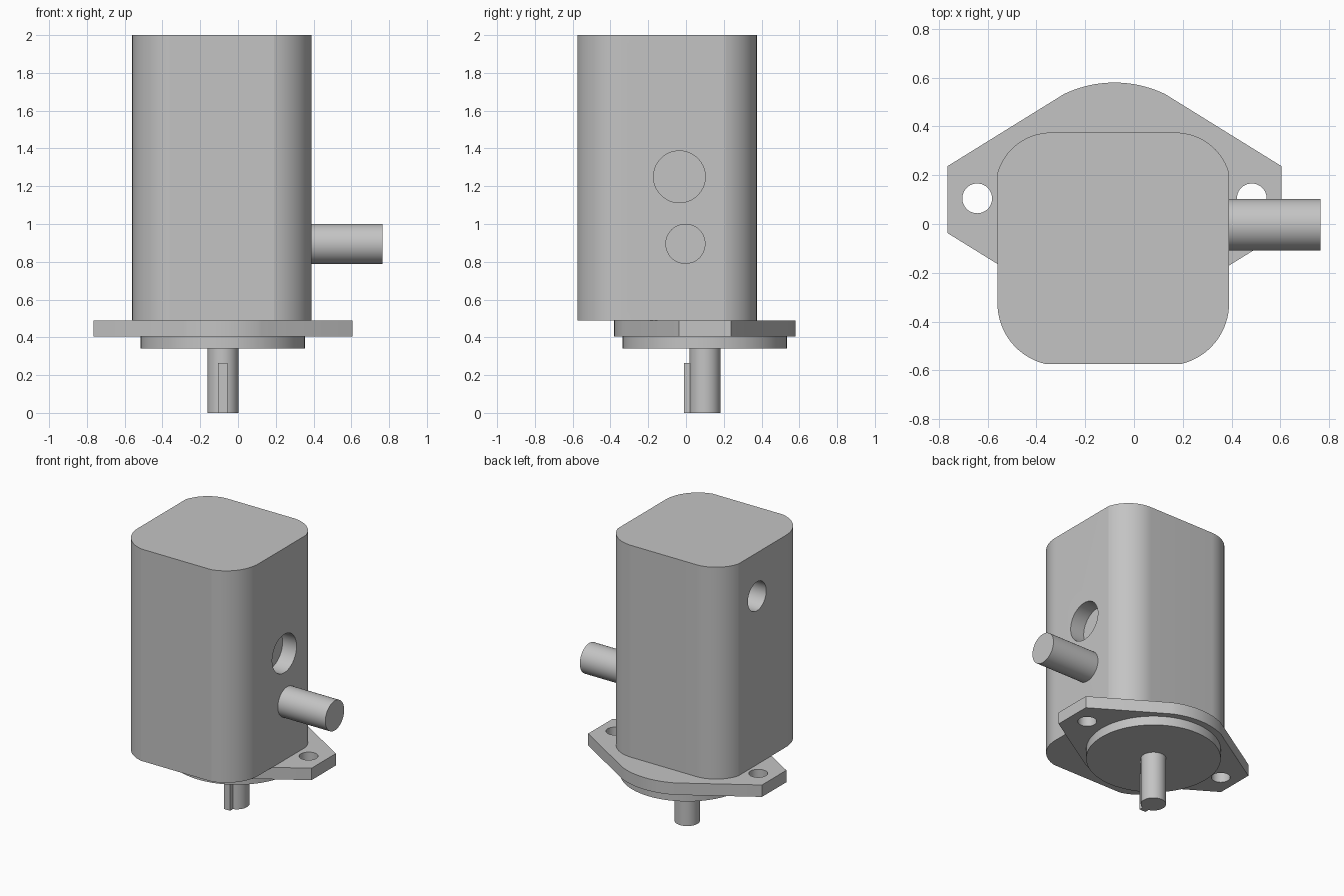
import bpy, bmesh, math
from mathutils import Matrix, Vector

cube = bpy.data.objects.get("Cube")
if cube:
    bpy.data.objects.remove(cube, do_unlink=True)

# One plain grey metal for everything
metal = bpy.data.materials.new("grey_metal")
metal.use_nodes = True
GREY = (0.55, 0.55, 0.55, 1)
metal.diffuse_color = GREY
metal.node_tree.nodes["Principled BSDF"].inputs["Base Color"].default_value = GREY

CX, CY = -0.08, 0.10      # shaft axis
BX = -0.085               # body centre line


def make_object(name, bm):
    bmesh.ops.recalc_face_normals(bm, faces=bm.faces)
    mesh = bpy.data.meshes.new(name)
    bm.to_mesh(mesh)
    bm.free()
    mesh.materials.append(metal)
    obj = bpy.data.objects.new(name, mesh)
    bpy.context.collection.objects.link(obj)
    return obj


def prism(name, outline, z0, z1):
    bm = bmesh.new()
    face = bm.faces.new([bm.verts.new((x, y, z0)) for x, y in outline])
    top = bmesh.ops.extrude_face_region(bm, geom=[face])["geom"]
    verts = [g for g in top if isinstance(g, bmesh.types.BMVert)]
    bmesh.ops.translate(bm, verts=verts, vec=(0, 0, z1 - z0))
    return make_object(name, bm)


def cylinder(name, start, end, radius, segments=64):
    start, end = Vector(start), Vector(end)
    axis = end - start
    turn = axis.to_track_quat("Z", "Y").to_matrix().to_4x4()
    bm = bmesh.new()
    bmesh.ops.create_cone(bm, cap_ends=True, segments=segments, radius1=radius,
                          radius2=radius, depth=axis.length,
                          matrix=Matrix.Translation((start + end) / 2) @ turn)
    return make_object(name, bm)


def arc(cx, cy, radius, a0, a1, steps=16):
    angles = [math.radians(a0 + (a1 - a0) * i / steps) for i in range(steps + 1)]
    return [(cx + radius * math.cos(a), cy + radius * math.sin(a)) for a in angles]


def select_only(obj):
    bpy.ops.object.select_all(action="DESELECT")
    obj.select_set(True)
    bpy.context.view_layer.objects.active = obj


def drill(obj, start, end, radius):
    cutter = cylinder("drill_cutter", start, end, radius)
    cutter.hide_render = True
    mod = obj.modifiers.new("drill", "BOOLEAN")
    mod.operation, mod.solver, mod.object = "DIFFERENCE", "EXACT", cutter
    select_only(obj)
    bpy.ops.object.modifier_apply(modifier=mod.name)
    bpy.data.objects.remove(cutter, do_unlink=True)


# Body: rounded block, right half outline mirrored about its centre line
half = (arc(0.134, -0.325, 0.256, -77, 0) + arc(0.17, 0.146, 0.229, 16, 90))
outline = half + [(2 * BX - x, y) for x, y in reversed(half)]
body = prism("body", outline, 0.49, 2.0)

# Ports in the two side faces
drill(body, (0.28, -0.035, 1.25), (0.6, -0.035, 1.25), 0.137)
drill(body, (-0.36, 0, 1.69), (-0.8, 0, 1.69), 0.103)

# Mounting flange: arcs at front and back, pointed ears at the sides
def ear(side):
    return [(CX + side * 0.685, CY + side * dy) for dy in (-0.137, 0.137)]

plate = (ear(1) + arc(CX, CY, 0.48, 64.5, 115.5)
         + ear(-1) + arc(CX, CY, 0.48, 244.5, 295.5))
flange = prism("mounting_flange", plate, 0.405, 0.49)
for side in (-1, 1):
    x = CX + side * 0.563
    drill(flange, (x, 0.105, 0.3), (x, 0.105, 0.6), 0.061)

# Pilot boss, drive shaft and key
boss = cylinder("pilot_boss", (CX, CY, 0.34), (CX, CY, 0.405), 0.435, 96)
shaft = cylinder("drive_shaft", (CX, CY, 0), (CX, CY, 0.34), 0.082)
key = prism("shaft_key", [(CX - 0.025, -0.01), (CX + 0.025, -0.01),
                          (CX + 0.025, CY), (CX - 0.025, CY)], 0, 0.265)

# Side pipe
pipe = cylinder("side_pipe", (0.36, -0.003, 0.895), (0.765, -0.003, 0.895), 0.106)

for obj in (body, flange, boss, shaft, key, pipe):
    select_only(obj)
    bpy.ops.object.shade_smooth_by_angle(angle=math.radians(10))
